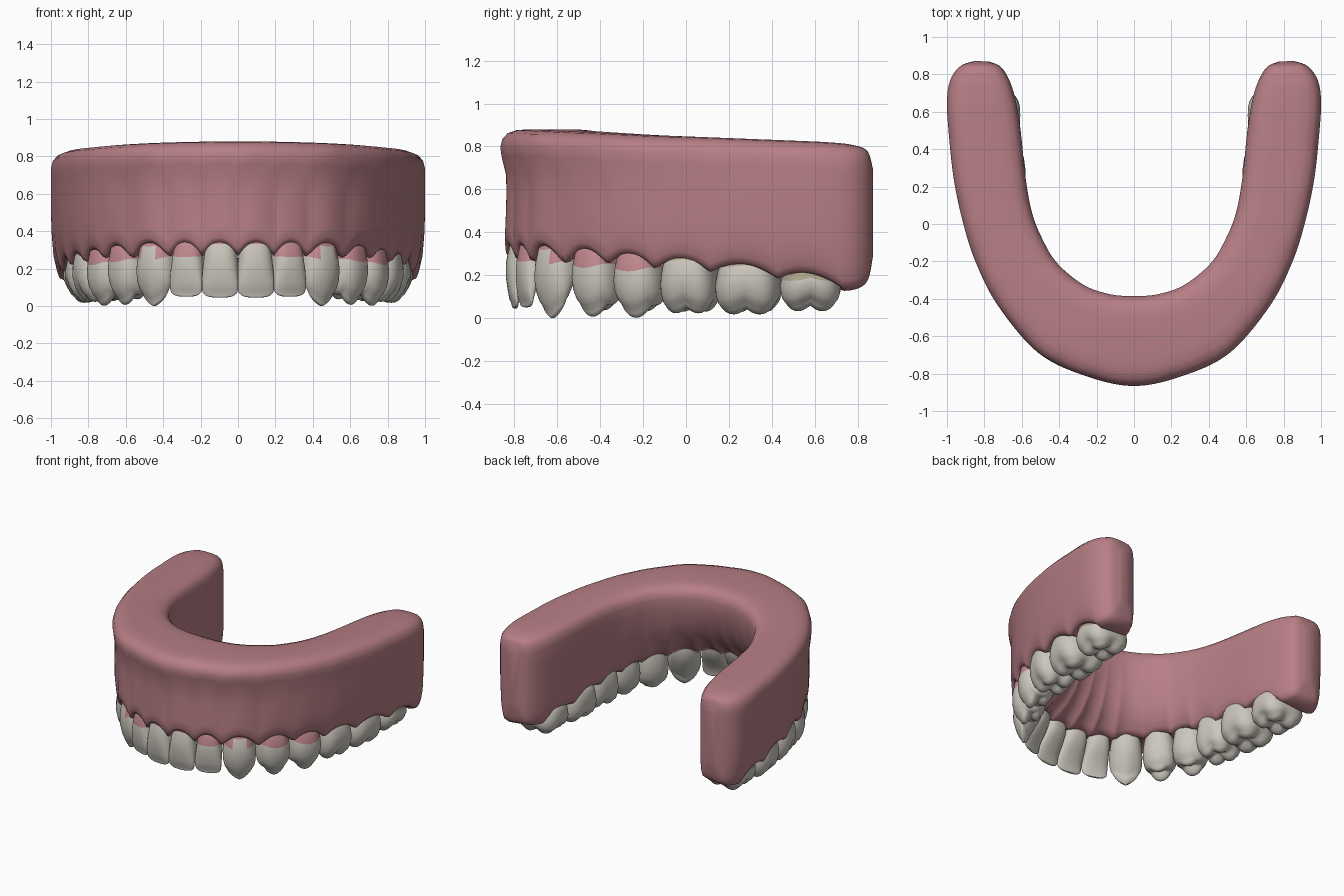
import bpy, bmesh, math
from mathutils import Vector

if "Cube" in bpy.data.objects:
    bpy.data.objects.remove(bpy.data.objects["Cube"])


def material(name, rgb):
    m = bpy.data.materials.new(name)
    m.diffuse_color = (*rgb, 1)
    m.use_nodes = True
    m.node_tree.nodes["Principled BSDF"].inputs["Base Color"].default_value = m.diffuse_color
    return m


PINK = material("gum_pink", (0.47, 0.21, 0.235))
ENAMEL = material("enamel", (0.60, 0.57, 0.51))
PATCH = material("tooth_pink_patch", (0.54, 0.25, 0.275))
OLIVE = material("tooth_olive_patch", (0.42, 0.38, 0.26))

# name, outer point, outward direction, width, depth, tip z, kind, patch material, patch height
TEETH = [
    ("central_incisor", (.10, -.838), (.10, -1), .198, .18, .045, "incisor", PATCH, .32),
    ("lateral_incisor", (.29, -.782), (.33, -.94), .185, .17, .05, "incisor", PATCH, .29),
    ("canine", (.485, -.672), (.60, -.80), .225, .20, .0, "canine", PATCH, .285),
    ("first_premolar", (.665, -.48), (.80, -.60), .225, .23, .005, "premolar", PATCH, .225),
    ("second_premolar", (.787, -.27), (.88, -.47), .235, .25, .0, "premolar", PATCH, .215),
    ("first_molar", (.873, -.02), (.95, -.28), .265, .30, .02, "molar", OLIVE, .25),
    ("second_molar", (.920, .27), (.985, -.13), .305, .34, .015, "molar", OLIVE, .235),
    ("third_molar", (.933, .58), (1, .0), .285, .325, .03, "molar", OLIVE, .185),
]

# Arch stations: outer x, y, inner x, y, top z, bottom z, inner slope
ARCH = [
    (0, -.866, 0, -.385, .88, .26, .25),
    (.26, -.812, .13, -.375, .878, .26, .24),
    (.51, -.69, .27, -.325, .872, .26, .19),
    (.725, -.44, .41, -.21, .862, .25, .11),
    (.848, -.20, .49, -.08, .852, .23, .07),
    (.92, .03, .545, .06, .845, .215, .04),
    (.965, .25, .58, .25, .837, .20, .015),
    (.99, .48, .603, .47, .828, .175, 0),
    (1.0, .66, .63, .65, .82, .145, 0),
    (.98, .775, .665, .765, .808, .14, 0),
    (.925, .846, .712, .84, .78, .18, 0),
    (.85, .872, .775, .868, .70, .29, 0),
]


def catmull(rows, steps):
    first = list(rows[1])
    first[0], first[2] = -first[0], -first[2]
    pts = [first] + list(rows) + [rows[-1]]
    out = []
    for i in range(1, len(pts) - 2):
        for k in range(steps):
            t = k / steps
            out.append([.5 * (2 * b + (c - a) * t + (2 * a - 5 * b + 4 * c - d) * t * t
                              + (3 * b - a - 3 * c + d) * t ** 3)
                        for a, b, c, d in zip(*pts[i - 1:i + 3])])
    out.append(list(rows[-1]))
    return out


def loft(name, rings, mats, cap_start=False, cap_end=True, merge=False, face_mat=None):
    bm = bmesh.new()
    vs = [[bm.verts.new(p) for p in r] for r in rings]
    n = len(rings[0])
    for a, b in zip(vs, vs[1:]):
        for j in range(n):
            bm.faces.new((a[j], a[(j + 1) % n], b[(j + 1) % n], b[j]))
    if cap_start:
        bm.faces.new(vs[0])
    if cap_end:
        bm.faces.new(vs[-1])
    bmesh.ops.recalc_face_normals(bm, faces=bm.faces)
    for f in bm.faces:
        f.smooth = True
        if face_mat:
            f.material_index = face_mat(f.calc_center_median())
    me = bpy.data.meshes.new(name)
    bm.to_mesh(me)
    bm.free()
    for m in mats:
        me.materials.append(m)
    ob = bpy.data.objects.new(name, me)
    bpy.context.collection.objects.link(ob)
    mod = ob.modifiers.new("mirror", "MIRROR")
    mod.use_mirror_merge = merge
    return ob


def crest(q):
    """1 above the middle of a tooth, 0 between teeth."""
    best = 0
    for _, p, d, w, *_ in TEETH:
        n = Vector(d).normalized()
        r = q - Vector(p)
        u = r.dot(Vector((-n.y, n.x))) / (w * .53)
        if abs(r.dot(n)) < .15:
            best = max(best, 1 - u * u)
    return best


# Gum arch: scalloped cross-section swept along the arch
rings = []
for ox, oy, ix, iy, zt, zb, k in catmull(ARCH, 14):
    O, I = Vector((ox, oy)), Vector((ix, iy))
    W = (I - O).length
    d = (I - O) / W
    s = min(1, W / .36)
    f = min(1, k * 5)
    c = crest(O + d * .04)
    z_out = zb + c * (.05 + .025 * f)
    z_in = zb + .02 * min(1, W / .36) + c * .03
    r = .010 * c * f
    rec = .03 if oy < .72 else -.015
    outer = [(.10 * s, rec), (.065 * s, .0), (.042 * s - r, .015), (.028 * s - r, .06),
             (.012 * s + .016 * f - r, .16), (.004 + .028 * f - r, .32), (.034 * f - r, .5),
             (.028 * f - r * .5, .65), (.008 * f, .78), (0, .86), (.010 * s, .925),
             (.035 * s, .97), (.075 * s, .993), (.13 * s, 1)]
    inner = [(W - .13 * s, 1), (W - .075 * s, .993), (W - .035 * s, .97), (W - .010 * s, .925),
             (W, .85), (W - .03 * k, .7), (W - .14 * k, .5), (W - .36 * k, .3),
             (W - .65 * k, .14), (W - .9 * k - .008 * s, .05), (W - k - .025 * s, .0),
             (W - k - .06 * s, rec)]
    rings.append([(*(O + d * a), z + (zt - z) * h)
                  for prof, z in ((outer, z_out), (inner, z_in)) for a, h in prof])
loft("gum_arch", rings, [PINK], merge=True)

# Tooth side profiles from root to rim: width, outer offset, inner depth
TS = [0, .25, .45, .65, .83, .94, 1]
SHAPE = {
    "incisor": ([.68, .82, .90, .96, .99, .98, .94], [-.05, -.015, 0, 0, -.01, -.018, -.028],
                [.9, 1, .95, .70, .42, .34, .30], 2.6),
    "canine": ([.68, .84, .94, 1, .97, .90, .80], [-.05, -.01, .005, .005, -.012, -.03, -.045],
               [.9, 1, .98, .85, .65, .55, .48], 2.3),
    "premolar": ([.70, .84, .94, 1, .98, .92, .84], [-.05, -.012, 0, .002, -.012, -.03, -.05],
                 [.9, .98, 1, 1, .95, .89, .82], 2.5),
    "molar": ([.75, .87, .95, 1, .98, .93, .86], [-.04, -.010, 0, 0, -.015, -.03, -.048],
              [.9, .98, 1, 1, .97, .93, .87], 2.9),
}


def cusp(kind, u, v):
    if kind == "incisor":
        return .008 * u * u
    if kind == "canine":
        return .065 * abs(u) ** 1.4 + .03 * max(0, -v)
    if kind == "premolar":
        return min(.055 * min(1, (u * u * .8 + (v - .65) ** 2) / .5),
                   .03 + .035 * min(1, (u * u * .8 + (v + .6) ** 2) / .4))
    return min(.048 * min(1, ((u - a) ** 2 + (v - b) ** 2) / .45) + (.008 if b < 0 else 0)
               for a in (-.52, .5) for b in (-.6, .6))


def spow(x, e):
    return math.copysign(abs(x) ** e, x)


# Teeth: one crown loft per tooth, mirrored to the other side
N = 44
for name, p, d, w, depth, zb, kind, patch, patch_z in TEETH:
    n = Vector(d).normalized()
    tan = Vector((-n.y, n.x))
    ws, outs, ins, e = SHAPE[kind]
    top = .42 - .12 * max(0, p[1] + .7)
    uv = [(spow(math.cos(2 * math.pi * j / N), 2 / e), spow(math.sin(2 * math.pi * j / N), 2 / e))
          for j in range(N)]

    def ring(i, s, t):
        pts = []
        for u, v in uv:
            a, b = outs[i], -depth * ins[i]
            off = (a + b) / 2 + (a - b) / 2 * v * s
            q = Vector(p) + n * off + tan * (u * s * ws[i] * w / 2)
            zr = zb + cusp(kind, u * s, v * s) + .02 * s ** 6
            pts.append((q.x, q.y, top + (zr - top) * t))
        return pts

    def patched(c):
        # gum-coloured patch on the outer face only
        return int(c.z > patch_z and (c.xy - Vector(p)).dot(n) > -depth * .5)

    rings = [ring(i, 1, t) for i, t in enumerate(TS)]
    rings += [ring(6, s, 1) for s in (.93, .84, .73, .61, .48, .34, .2, .07)]
    loft(name, rings, [ENAMEL, patch], cap_start=True, face_mat=patched)
